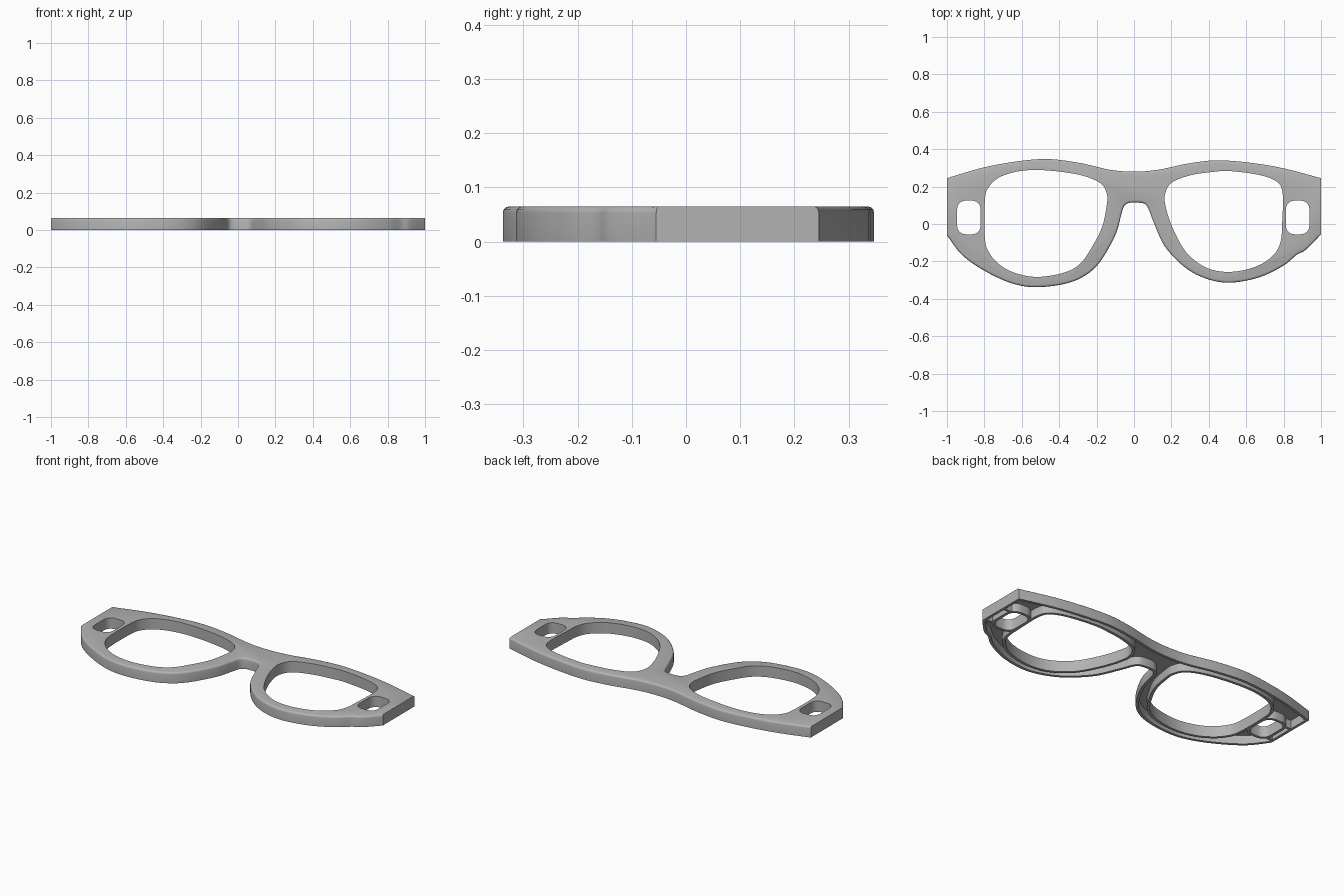
import bpy, bmesh, math
from mathutils import Vector

old = bpy.data.objects.get("Cube")
if old:
    bpy.data.objects.remove(old, do_unlink=True)

HEIGHT, FILLET, WALL, CEILING = 0.065, 0.012, 0.016, 0.05

grey = bpy.data.materials.new("frame grey")
grey.use_nodes = True
colour = (0.45, 0.45, 0.45, 1)
grey.diffuse_color = colour
grey.node_tree.nodes["Principled BSDF"].inputs["Base Color"].default_value = colour


def spline(points, closed, steps=5):
    """Smooth curve through the points."""
    p = [Vector(q) for q in points]
    p = [p[-1]] + p + p[:2] if closed else [p[0]] + p + [p[-1]]
    out = []
    for a, b, c, d in zip(p, p[1:], p[2:], p[3:]):
        for i in range(steps):
            t = i / steps
            out.append(0.5 * (2 * b + (c - a) * t + (2 * a - 5 * b + 4 * c - d) * t ** 2
                              + (3 * b - a - 3 * c + d) * t ** 3))
    return out if closed else out + [p[-1]]


def offset(loop, d):
    """Shift a counter-clockwise loop inwards by d, with mitred corners."""
    out = []
    for i, p in enumerate(loop):
        e1 = (p - loop[i - 1]).normalized()
        e2 = (loop[(i + 1) % len(loop)] - p).normalized()
        n1, n2 = Vector((-e1.y, e1.x)), Vector((-e2.y, e2.x))
        out.append(p + (n1 + n2) * d / max(0.3, 1 + n1.dot(n2)))
    return out


def loft(name, rings):
    """Closed solid through a stack of (loop, z) rings."""
    bm = bmesh.new()
    rows = [[bm.verts.new((p.x, p.y, z)) for p in loop] for loop, z in rings]
    n = len(rows[0])
    for lo, hi in zip(rows, rows[1:]):
        for i in range(n):
            j = (i + 1) % n
            bm.faces.new((lo[i], lo[j], hi[j], hi[i]))
    bm.faces.new(rows[0][::-1])
    bm.faces.new(rows[-1])
    bmesh.ops.recalc_face_normals(bm, faces=bm.faces)
    mesh = bpy.data.meshes.new(name)
    bm.to_mesh(mesh)
    bm.free()
    mesh.materials.append(grey)
    obj = bpy.data.objects.new(name, mesh)
    bpy.context.collection.objects.link(obj)
    return obj


def cut(target, cutter):
    """Subtract the cutter and remove it."""
    mod = target.modifiers.new("cut", 'BOOLEAN')
    mod.operation, mod.solver, mod.object = 'DIFFERENCE', 'EXACT', cutter
    bpy.context.view_layer.objects.active = target
    bpy.ops.object.modifier_apply(modifier=mod.name)
    bpy.data.objects.remove(cutter, do_unlink=True)


def rounded_slot(cx, cy, w, h, r):
    loop = []
    for k, (sx, sy) in enumerate(((1, 1), (-1, 1), (-1, -1), (1, -1))):
        for i in range(7):
            a = math.radians(90 * k + 15 * i)
            loop.append(Vector((cx + sx * (w / 2 - r) + r * math.cos(a),
                                cy + sy * (h / 2 - r) + r * math.sin(a))))
    return loop


# Outer outline: lower edge with nose arch, then brow edge
lower = spline([(-1, -.06), (-.92, -.165), (-.8, -.25), (-.66, -.315), (-.53, -.338),
                (-.37, -.32), (-.26, -.275), (-.18, -.2), (-.1, -.06), (-.068, .05),
                (-.053, .095), (-.025, .113), (.035, .113), (.07, .095), (.105, .01),
                (.165, -.12), (.27, -.23), (.38, -.29), (.51, -.314), (.67, -.285),
                (.8, -.222), (.87, -.165), (.92, -.137), (1, -.055)], False)
brow = spline([(1, .245), (.75, .308), (.48, .34), (.3, .325), (.13, .29), (0, .28),
               (-.13, .29), (-.3, .328), (-.5, .347), (-.77, .31), (-1, .245)], False)
outline = lower + brow

# Lens openings, counter-clockwise
lenses = [
    spline([(.165, .155), (.17, .09), (.2, -.005), (.257, -.12), (.315, -.187),
            (.395, -.237), (.487, -.256), (.59, -.246), (.685, -.212), (.755, -.155),
            (.785, -.09), (.792, 0), (.795, .16), (.765, .225), (.67, .262), (.51, .283),
            (.41, .277), (.3, .26), (.2, .22)], True),
    spline([(-.145, .16), (-.17, .21), (-.235, .246), (-.34, .272), (-.49, .288),
            (-.61, .283), (-.715, .252), (-.775, .2), (-.797, .13), (-.797, -.08),
            (-.77, -.16), (-.715, -.22), (-.635, -.262), (-.52, -.283), (-.38, -.262),
            (-.29, -.214), (-.225, -.123), (-.17, -.015), (-.145, .107)], True)]
slots = [rounded_slot(x, .035, .125, .18, .045) for x in (-.883, .875)]

# Solid frame with a rounded upper edge; the flat hinge ends stay upright
rings = [(outline, 0), (outline, HEIGHT - FILLET)]
for angle in (30, 60, 90):
    a = math.radians(angle)
    loop = offset(outline, FILLET * (1 - math.cos(a)))
    for p, q in zip(loop, outline):
        if abs(q.x) == 1:
            p.x = q.x
    rings.append((loop, HEIGHT - FILLET * (1 - math.sin(a))))
frame = loft("glasses_frame", rings)

# Hollow underside, leaving walls round the lenses and slots, and end ribs
pocket = loft("pocket", [(offset(outline, WALL), -.01), (offset(outline, WALL), CEILING)])
for hole in lenses + slots:
    collar = offset(hole, -WALL)
    cut(pocket, loft("collar", [(collar, -.02), (collar, CEILING + .01)]))
for side in (-1, 1):
    for y in (-.04, .11):
        rib = rounded_slot(side * .96, y, .12, .014, .001)
        cut(pocket, loft("rib", [(rib, -.03), (rib, CEILING + .02)]))
cut(frame, pocket)

# Through openings
for hole in lenses + slots:
    cut(frame, loft("opening", [(hole, -.1), (hole, HEIGHT + .1)]))

bpy.ops.object.select_all(action='DESELECT')
frame.select_set(True)
bpy.context.view_layer.objects.active = frame
bpy.ops.object.shade_smooth_by_angle(angle=math.radians(35))
